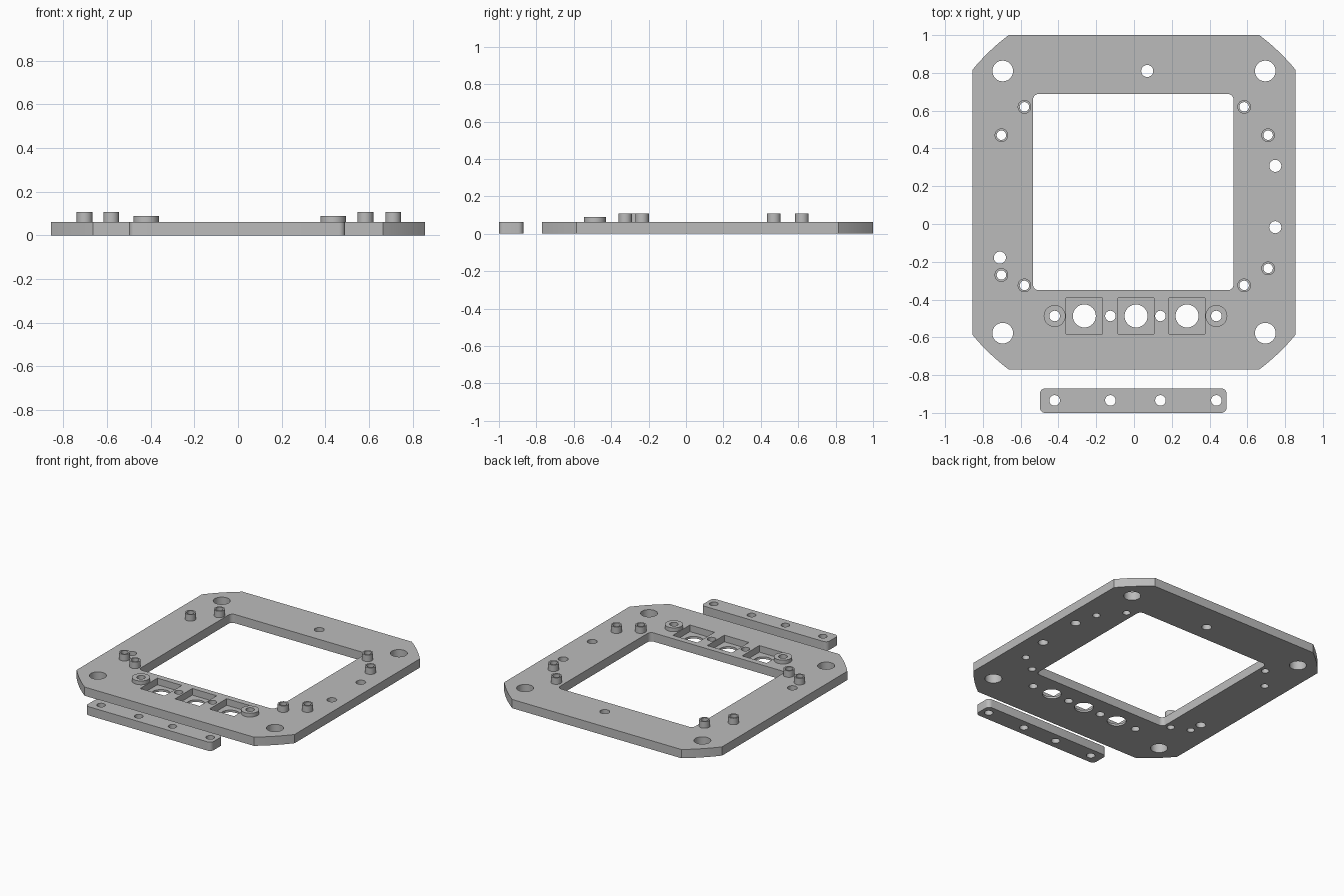
import bpy, bmesh, math

if "Cube" in bpy.data.objects:
    bpy.data.objects.remove(bpy.data.objects["Cube"], do_unlink=True)

THICK = 0.062      # plate and bar thickness
FLOOR = 0.015      # floor left under the square pockets
PEG_TOP = 0.108
BOSS_TOP = 0.089
ROW_Y = -0.487     # row of pockets and clamp holes
BAR_Y = -0.934

grey = bpy.data.materials.new("grey plastic")
grey.use_nodes = True
grey.diffuse_color = (0.5, 0.5, 0.5, 1)
bsdf = next(n for n in grey.node_tree.nodes if n.type == 'BSDF_PRINCIPLED')
bsdf.inputs["Base Color"].default_value = (0.5, 0.5, 0.5, 1)
bsdf.inputs["Roughness"].default_value = 0.6


def circle(x, y, r, n=32):
    return [(x + r * math.cos(2 * math.pi * i / n), y + r * math.sin(2 * math.pi * i / n))
            for i in range(n)]


def rounded_rect(x0, x1, y0, y1, r, n=6):
    corners = [(x1 - r, y1 - r), (x0 + r, y1 - r), (x0 + r, y0 + r), (x1 - r, y0 + r)]
    pts = []
    for k, (cx, cy) in enumerate(corners):
        for i in range(n + 1):
            a = math.pi / 2 * (k + i / n)
            pts.append((cx + r * math.cos(a), cy + r * math.sin(a)))
    return pts


def clipped_disc(half_x, half_y, cy, r, n=8):
    """Rectangle whose corners are trimmed by one large circle."""
    a0, a1 = math.acos(half_x / r), math.asin(half_y / r)
    arc = [a0 + (a1 - a0) * i / n for i in range(n + 1)]
    quarter = [(r * math.cos(a), r * math.sin(a)) for a in arc]
    pts = quarter + [(-x, y) for x, y in reversed(quarter)]
    pts += [(-x, -y) for x, y in quarter] + [(x, -y) for x, y in reversed(quarter)]
    return [(x, y + cy) for x, y in pts]


def solid(name, prisms):
    """One mesh object from several (outline, bottom, top) prisms."""
    bm = bmesh.new()
    for outline, z0, z1 in prisms:
        low = [bm.verts.new((x, y, z0)) for x, y in outline]
        high = [bm.verts.new((x, y, z1)) for x, y in outline]
        bm.faces.new(low[::-1])
        bm.faces.new(high)
        for i in range(len(low)):
            j = (i + 1) % len(low)
            bm.faces.new((low[i], low[j], high[j], high[i]))
    mesh = bpy.data.meshes.new(name)
    bm.to_mesh(mesh)
    bm.free()
    mesh.materials.append(grey)
    obj = bpy.data.objects.new(name, mesh)
    bpy.context.collection.objects.link(obj)
    return obj


def combine(obj, tool, operation):
    mod = obj.modifiers.new(operation.lower(), 'BOOLEAN')
    mod.operation, mod.object, mod.solver = operation, tool, 'EXACT'
    tool.hide_render = True
    bpy.ops.object.select_all(action='DESELECT')
    bpy.context.view_layer.objects.active = obj
    obj.select_set(True)
    bpy.ops.object.modifier_apply(modifier=mod.name)
    bpy.data.objects.remove(tool, do_unlink=True)


def through(outline):
    return (outline, -0.1, 0.2)


# Feature positions
pegs = [(-0.58, 0.62), (0.583, 0.62), (-0.702, 0.47), (0.71, 0.47),
        (-0.702, -0.27), (0.71, -0.235), (-0.58, -0.325), (0.583, -0.325)]
corner_holes = [(sx * 0.695, y) for sx in (-1, 1) for y in (0.81, -0.578)]
small_holes = [(0.07, 0.81), (0.748, 0.308), (0.748, -0.017), (-0.71, -0.178)]
boss_x = (-0.42, 0.436)
clamp_x = (-0.42, -0.125, 0.14, 0.436)
pocket_x = (-0.263, 0.011, 0.281)

# Frame plate with raised pegs and bosses
frame = solid("frame_plate", [(clipped_disc(0.855, 0.885, 0.115, 1.106), 0, THICK)])
raised = [(circle(x, y, 0.036), 0.03, PEG_TOP) for x, y in pegs]
raised += [(circle(x, ROW_Y, 0.058), 0.03, BOSS_TOP) for x in boss_x]
combine(frame, solid("raised_mounts", raised), 'UNION')

# Window and drilled holes
cuts = [through(rounded_rect(-0.535, 0.527, -0.35, 0.688, 0.03))]
cuts += [through(circle(x, y, 0.025)) for x, y in pegs]
cuts += [through(circle(x, y, 0.055)) for x, y in corner_holes]
cuts += [through(circle(x, y, 0.032)) for x, y in small_holes]
cuts += [through(circle(x, ROW_Y, 0.028)) for x in clamp_x]
combine(frame, solid("hole_cutters", cuts), 'DIFFERENCE')

# Square pockets with a round hole in each floor
h = 0.096
squares = [([(x - h, ROW_Y - h), (x + h, ROW_Y - h), (x + h, ROW_Y + h), (x - h, ROW_Y + h)],
            FLOOR, 0.2) for x in pocket_x]
combine(frame, solid("pocket_cutters", squares), 'DIFFERENCE')
rounds = [through(circle(x, ROW_Y, 0.061)) for x in pocket_x]
combine(frame, solid("pocket_hole_cutters", rounds), 'DIFFERENCE')

# Separate clamp bar
bar = solid("clamp_bar", [(rounded_rect(-0.498, 0.49, -1.0, -0.87, 0.028), 0, THICK)])
bar_cuts = [through(circle(x, BAR_Y, 0.028)) for x in clamp_x]
combine(bar, solid("bar_cutters", bar_cuts), 'DIFFERENCE')

# Smooth round walls, keep edges crisp
bpy.ops.object.select_all(action='DESELECT')
for obj in (frame, bar):
    obj.select_set(True)
bpy.context.view_layer.objects.active = frame
bpy.ops.object.shade_smooth_by_angle(angle=math.radians(30))
